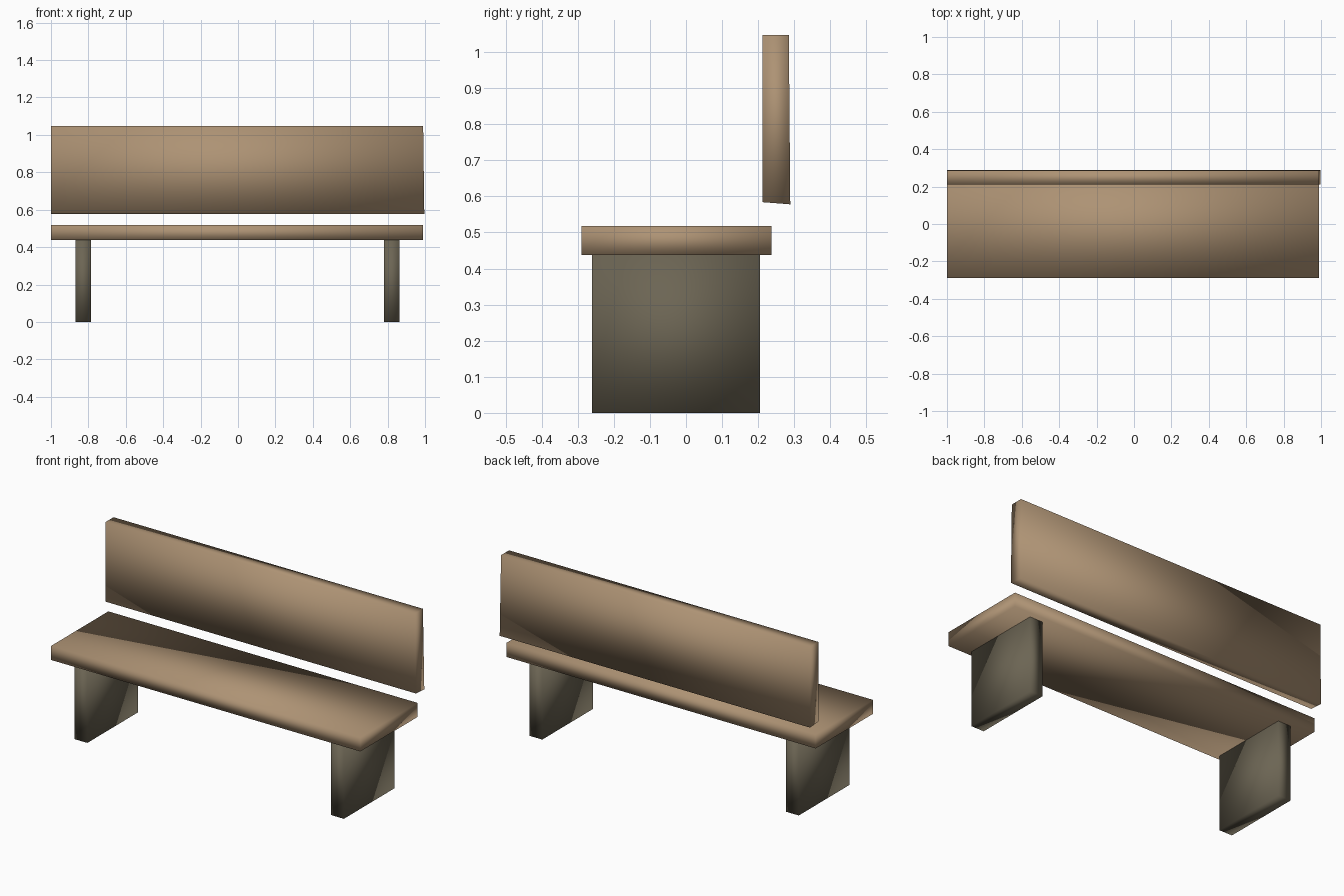
import bpy
import bmesh
from mathutils import Vector

cube = bpy.data.objects.get("Cube")
if cube:
    bpy.data.objects.remove(cube, do_unlink=True)


def make_material(name, color):
    mat = bpy.data.materials.new(name)
    mat.use_nodes = True
    mat.diffuse_color = color
    mat.node_tree.nodes["Principled BSDF"].inputs["Base Color"].default_value = color
    return mat


def make_slab(name, low, high, mat, adjust=None):
    """Smooth-shaded box spanning two opposite corners."""
    low, high = Vector(low), Vector(high)
    mesh = bpy.data.meshes.new(name)
    bm = bmesh.new()
    bmesh.ops.create_cube(bm, size=1)
    size = high - low
    for v in bm.verts:
        corner = v.co.copy()
        v.co = (low + high) / 2 + corner * size
        if adjust:
            adjust(v, corner)
    for f in bm.faces:
        f.smooth = True
    bm.to_mesh(mesh)
    bm.free()
    mesh.materials.append(mat)
    obj = bpy.data.objects.new(name, mesh)
    bpy.context.collection.objects.link(obj)
    return obj


def flare_bottom(v, corner):
    """Slight unevenness along the lower edge of the backrest."""
    if corner.z < 0:
        if corner.y > 0:
            v.co += Vector((0, 0.004, -0.006))
        if corner.x > 0:
            v.co.x += 0.006


wood = make_material("warm wood", (0.42, 0.29, 0.175, 1))
stone = make_material("dark olive grey", (0.15, 0.13, 0.088, 1))

# Planks
make_slab("seat", (-1, -0.29, 0.437), (0.99, 0.237, 0.518), wood)
make_slab("backrest", (-1, 0.212, 0.584), (0.99, 0.285, 1.047), wood, flare_bottom)

# Slab legs
for name, x in (("right_leg", -0.828), ("left_leg", 0.822)):
    make_slab(name, (x - 0.041, -0.26, 0), (x + 0.041, 0.205, 0.437), stone)
